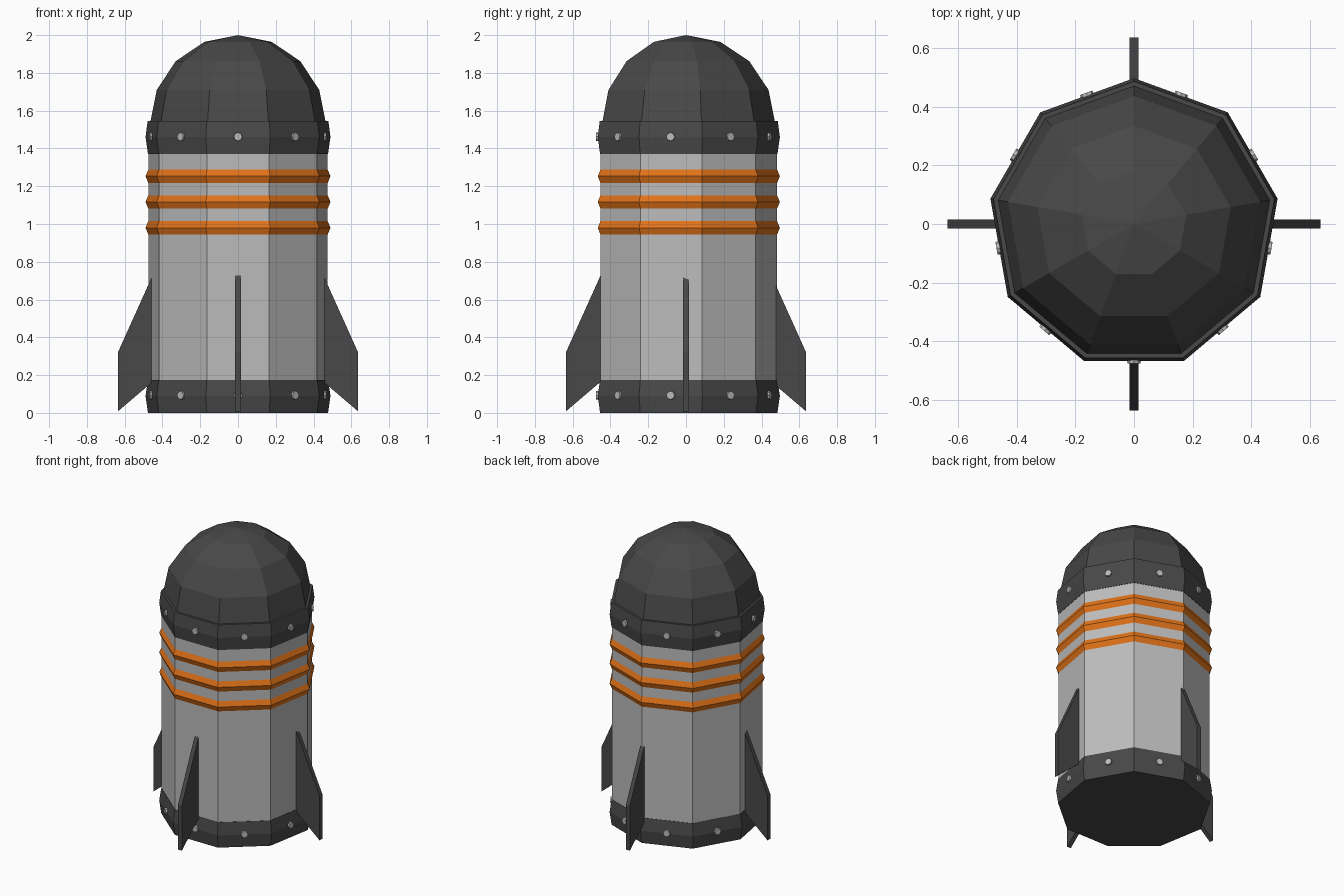
import bpy, bmesh, math
from mathutils import Matrix, Vector

if "Cube" in bpy.data.objects:
    bpy.data.objects.remove(bpy.data.objects["Cube"])

SIDES = 9
START = math.pi / 2          # one corner of the nine-sided body points to +y


def material(name, rgb):
    m = bpy.data.materials.new(name)
    m.diffuse_color = (*rgb, 1)
    m.use_nodes = True
    m.node_tree.nodes["Principled BSDF"].inputs["Base Color"].default_value = m.diffuse_color
    return m


DARK = material("dark_grey", (0.065, 0.065, 0.065))
LIGHT = material("light_grey", (0.5, 0.5, 0.5))
ORANGE = material("orange", (0.75, 0.17, 0.01))


def finish(name, bm, mat):
    bmesh.ops.recalc_face_normals(bm, faces=bm.faces)
    me = bpy.data.meshes.new(name)
    bm.to_mesh(me)
    bm.free()
    me.materials.append(mat)
    ob = bpy.data.objects.new(name, me)
    bpy.context.collection.objects.link(ob)
    return ob


def lathe(name, profile, mat):
    """Turn a (radius, z) profile into a closed nine-sided solid."""
    bm = bmesh.new()
    rings = []
    for r, z in profile:
        n = SIDES if r > 0 else 1
        rings.append([bm.verts.new((r * math.cos(START + math.tau * i / SIDES),
                                    r * math.sin(START + math.tau * i / SIDES), z))
                      for i in range(n)])
    for a, b in zip(rings, rings[1:]):
        for i in range(SIDES):
            j = (i + 1) % SIDES
            top = [b[0]] if len(b) == 1 else [b[j], b[i]]
            bm.faces.new([a[i], a[j]] + top)
    for ring in (rings[0], rings[-1]):
        if len(ring) > 1:
            bm.faces.new(ring)
    return finish(name, bm, mat)


# Hull and dome
lathe("body", [(0.482, 0.02), (0.482, 1.52)], LIGHT)
dome = [(0.473 * math.cos(math.radians(a)), 1.53 + 0.47 * math.sin(math.radians(a)))
        for a in (0, 22.5, 45, 67.5)]
lathe("dome", dome + [(0, 2.0)], DARK)

# Riveted collars
lathe("lower_collar", [(0.484, 0), (0.497, 0.09), (0.484, 0.175)], DARK)
lathe("upper_collar", [(0.484, 1.37), (0.497, 1.46), (0.486, 1.545)], DARK)

# Orange stripes
for k, z in enumerate((0.98, 1.117, 1.253)):
    lathe(f"stripe_{k + 1}", [(0.482, z - 0.036), (0.497, z), (0.482, z + 0.035)], ORANGE)

# Rivets, one in the middle of each collar face
for label, z in (("lower", 0.093), ("upper", 1.462)):
    bm = bmesh.new()
    for i in range(SIDES):
        a = -math.pi / 2 + math.tau * i / SIDES
        place = (Matrix.Rotation(a, 4, 'Z') @ Matrix.Translation((0.465, 0, z))
                 @ Matrix.Rotation(math.pi / 2, 4, 'Y'))
        bmesh.ops.create_cone(bm, cap_ends=True, segments=8, radius1=0.025,
                              radius2=0.022, depth=0.022, matrix=place)
    finish(f"{label}_rivets", bm, LIGHT)

# Four fins
outline = [(0.44, 0.755), (0.636, 0.32), (0.636, 0.008), (0.44, 0.175)]
for k, label in enumerate(("right", "back", "left", "front")):
    bm = bmesh.new()
    face = bm.faces.new([bm.verts.new((x, -0.015, z)) for x, z in outline])
    ext = bmesh.ops.extrude_face_region(bm, geom=[face])
    bmesh.ops.translate(bm, vec=Vector((0, 0.03, 0)),
                        verts=[g for g in ext["geom"] if isinstance(g, bmesh.types.BMVert)])
    bmesh.ops.rotate(bm, verts=bm.verts, cent=(0, 0, 0),
                     matrix=Matrix.Rotation(k * math.pi / 2, 3, 'Z'))
    finish(f"{label}_fin", bm, DARK)
